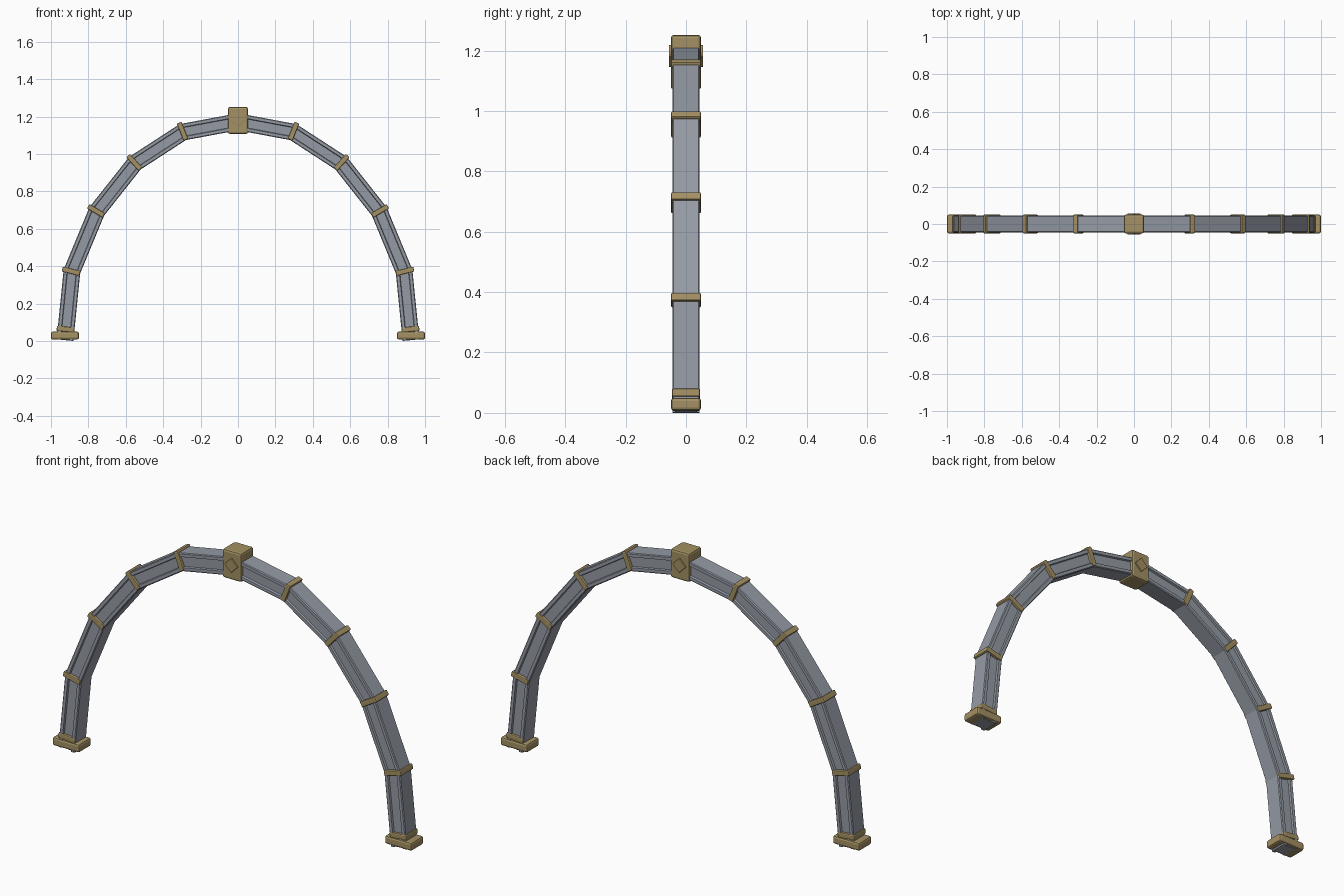
import bpy, bmesh, math
from mathutils import Vector, Matrix

if "Cube" in bpy.data.objects:
    bpy.data.objects.remove(bpy.data.objects["Cube"])


def material(name, rgb):
    m = bpy.data.materials.new(name)
    m.diffuse_color = (*rgb, 1)
    m.use_nodes = True
    m.node_tree.nodes["Principled BSDF"].inputs["Base Color"].default_value = m.diffuse_color
    return m


STEEL = material("blue grey steel", (0.30, 0.325, 0.375))
BRASS = material("aged brass", (0.37, 0.28, 0.125))


def finish(name, bm, mat):
    bmesh.ops.recalc_face_normals(bm, faces=bm.faces)
    me = bpy.data.meshes.new(name)
    bm.to_mesh(me)
    bm.free()
    me.materials.append(mat)
    ob = bpy.data.objects.new(name, me)
    bpy.context.collection.objects.link(ob)
    return ob


def block(name, centre, size, bevel, angle=0.0):
    """Bevelled brass box, turned about the y axis."""
    bm = bmesh.new()
    bmesh.ops.create_cube(bm, size=1, matrix=Matrix.Diagonal((*size, 1)))
    bmesh.ops.bevel(bm, geom=bm.edges[:], offset=bevel, segments=2,
                    profile=0.5, affect='EDGES')
    bm.transform(Matrix.Translation(centre) @ Matrix.Rotation(angle, 4, 'Y'))
    return finish(name, bm, BRASS)


# Centre line of the arch, from left foot over the crown to right foot
half = [(0.925, 0.0045), (0.888, 0.372), (0.755, 0.693), (0.551, 0.951), (0.295, 1.117)]
nodes = [Vector((-x, z)) for x, z in half] + [Vector((0, 1.172))]
nodes += [Vector((x, z)) for x, z in reversed(half)]


def frame(i):
    """Outward mitre direction and stretch at node i."""
    a = (nodes[i] - nodes[max(i - 1, 0)]).normalized()
    b = (nodes[min(i + 1, len(nodes) - 1)] - nodes[i]).normalized()
    t = (a + b).normalized()
    n = Vector((-t.y, t.x))
    return n, 1 / t.dot(a if a.length else b)


# Beam cross-section (outward, depth): flanges with a sunken channel on each face
W, D = 0.045, 0.045
side = [(-W, D - 0.004), (-W + 0.004, D), (-0.026, D), (-0.023, D - 0.009),
        (0.023, D - 0.009), (0.026, D), (W - 0.004, D), (W, D - 0.004)]
profile = side + [(n, -y) for n, y in reversed(side)]

bm = bmesh.new()
rings = []
for i, p in enumerate(nodes):
    n, s = frame(i)
    rings.append([bm.verts.new((p.x + n.x * u * s, y, p.y + n.y * u * s))
                  for u, y in profile])
for r, q in zip(rings, rings[1:]):
    for k in range(len(profile)):
        j = (k + 1) % len(profile)
        bm.faces.new((r[k], r[j], q[j], q[k]))
bm.faces.new(rings[0])
bm.faces.new(rings[-1])
finish("arch_beam", bm, STEEL)

# Brass bands over the joints, flush with the inner side of the beam
for i in range(1, len(nodes) - 1):
    if i == 5:
        continue
    n, s = frame(i)
    c = nodes[i] + n * 0.005
    block(f"joint_band_{i}", (c.x, 0, c.y), (0.027, 0.1, 0.097), 0.005,
          math.atan2(n.x, n.y))

# Feet
for label, sx in (("left", -1), ("right", 1)):
    block(f"{label}_foot", (sx * 0.925, 0, 0.029), (0.15, 0.1, 0.042), 0.01)
    block(f"{label}_foot_collar", (sx * 0.922, 0, 0.063), (0.095, 0.094, 0.028), 0.006,
          -sx * 0.1)

# Keystone with a raised diamond on front and back
block("keystone", (0, 0, 1.179), (0.106, 0.1, 0.145), 0.01)
for label, sy in (("front", -1), ("back", 1)):
    block(f"{label}_diamond", (0, sy * 0.05, 1.182), (0.052, 0.014, 0.052), 0.002,
          math.pi / 4)
